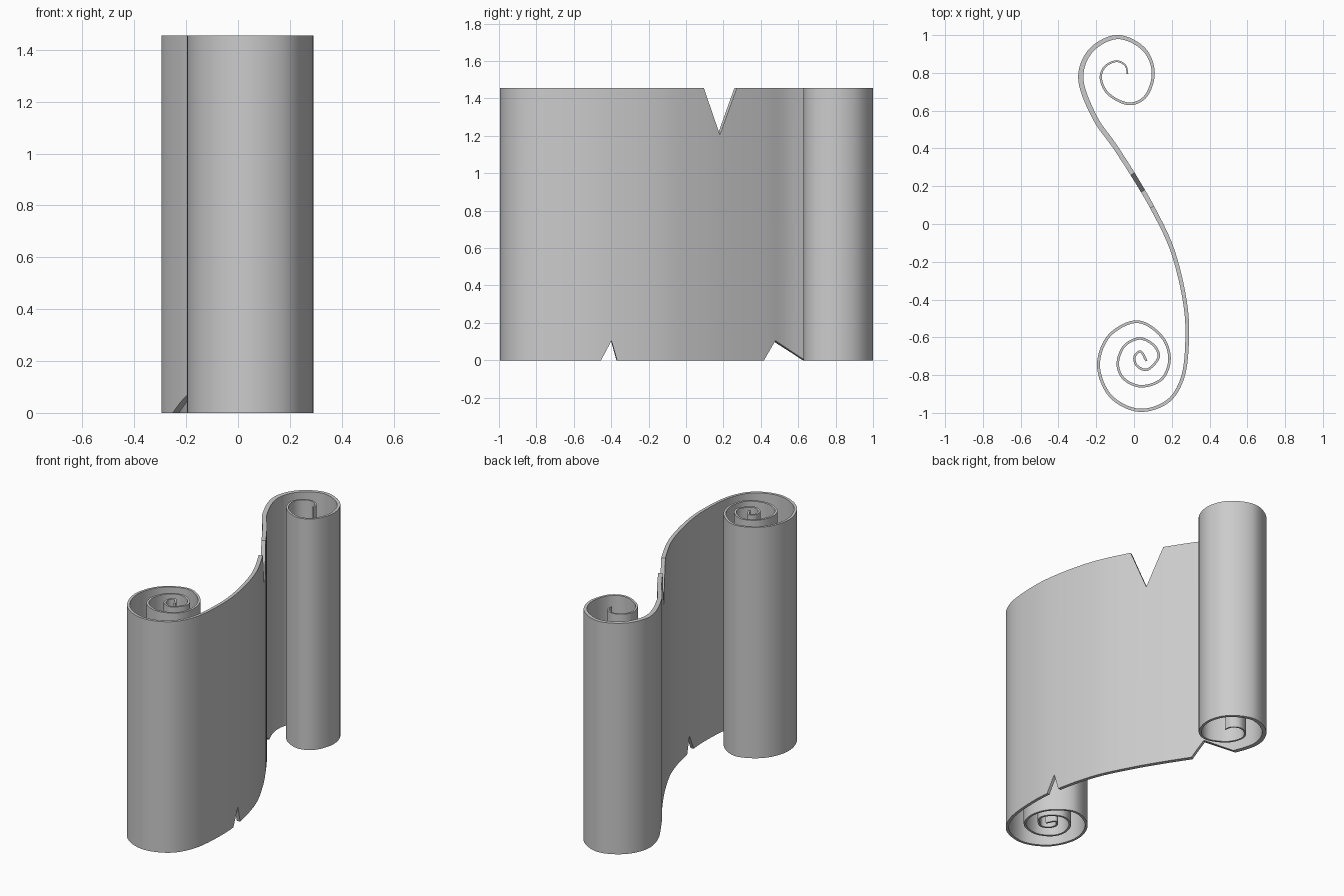
import bpy, bmesh
from mathutils import Vector

if "Cube" in bpy.data.objects:
    bpy.data.objects.remove(bpy.data.objects["Cube"])

HEIGHT = 1.455

# Centre line of the sheet seen from above: upper curl, S-shaped sheet, lower curl
PATH = [Vector(p) for p in [
    (-.034, .794), (-.045, .838), (-.09, .862), (-.152, .835), (-.176, .778),
    (-.14, .693), (-.024, .636), (.058, .672), (.102, .80), (.055, .922),
    (-.085, .990), (-.225, .922), (-.282, .783), (-.209, .566), (-.103, .413),
    (0, .253), (.098, .085), (.2, -.13), (.267, -.397), (.282, -.58),
    (.255, -.82), (.177, -.94), (.025, -.986), (-.125, -.91), (-.188, -.746),
    (-.13, -.59), (.02, -.517), (.15, -.6), (.188, -.714), (.148, -.82),
    (.034, -.859), (-.058, -.815), (-.086, -.74), (-.05, -.645), (.034, -.606),
    (.112, -.65), (.13, -.705), (.066, -.772), (.012, -.746), (.004, -.7),
    (.034, -.675), (.066, -.725)]]
SHEET = (12, 19)                       # path span of the open sheet (y falls steadily)
THICK = [(0, .008), (8, .016), (12, .028), (16, .024), (20, .018), (27, .014), (41, .012)]
TOP_TEAR = [(.09, HEIGHT), (.175, 1.205), (.265, HEIGHT)]
BOTTOM_TEARS = [(-.455, 0), (-.4, .105), (-.37, 0), (.41, 0), (.47, .105), (.63, 0)]


def lerp_table(table, x):
    if x <= table[0][0]:
        return table[0][1]
    for (a, u), (b, v) in zip(table, table[1:]):
        if x <= b:
            return u + (v - u) * (x - a) / (b - a)
    return table[-1][1]


def point(t):
    """Centripetal Catmull-Rom point at path parameter t."""
    n = len(PATH)
    i = max(0, min(int(t), n - 2))
    p1, p2 = PATH[i], PATH[i + 1]
    p0 = PATH[i - 1] if i > 0 else 2 * p1 - p2
    p3 = PATH[i + 2] if i + 2 < n else 2 * p2 - p1
    k0 = 0
    k1 = k0 + (p1 - p0).length ** .5
    k2 = k1 + (p2 - p1).length ** .5
    k3 = k2 + (p3 - p2).length ** .5
    k = k1 + (t - i) * (k2 - k1)
    mix = lambda a, b, s, e: a * ((e - k) / (e - s)) + b * ((k - s) / (e - s))
    a1, a2, a3 = mix(p0, p1, k0, k1), mix(p1, p2, k1, k2), mix(p2, p3, k2, k3)
    return mix(mix(a1, a2, k0, k2), mix(a2, a3, k1, k3), k1, k2)


def param_at_y(y):
    lo, hi = SHEET
    for _ in range(40):
        mid = (lo + hi) / 2
        lo, hi = (mid, hi) if point(mid).y > y else (lo, mid)
    return lo


# Stations along the path, with extra ones exactly at the tear corners
last = len(PATH) - 1
STEPS = 8
corners = [param_at_y(y) for y, _ in TOP_TEAR + BOTTOM_TEARS]
stations = [i / STEPS for i in range(last * STEPS + 1)]
stations = sorted([t for t in stations if all(abs(t - c) > .03 for c in corners)] + corners)

# Sheet with tapering thickness and torn edges
bm = bmesh.new()
rings = []
for t in stations:
    p = point(t)
    d = (point(min(t + .01, last)) - point(max(t - .01, 0))).normalized()
    off = Vector((-d.y, d.x)) * lerp_table(THICK, t) / 2
    bottom, top = 0, HEIGHT
    if SHEET[0] < t < SHEET[1]:
        bottom, top = lerp_table(BOTTOM_TEARS, p.y), lerp_table(TOP_TEAR, p.y)
    a, b = p + off, p - off
    rings.append([bm.verts.new((q.x, q.y, z)) for q, z in
                  ((a, bottom), (b, bottom), (b, top), (a, top))])
for r, s in zip(rings, rings[1:]):
    for i in range(4):
        j = (i + 1) % 4
        bm.faces.new((r[i], r[j], s[j], s[i]))
bm.faces.new(rings[0])
bm.faces.new(rings[-1])
bmesh.ops.recalc_face_normals(bm, faces=bm.faces)

mesh = bpy.data.meshes.new("scroll_sheet")
bm.to_mesh(mesh)
bm.free()
scroll = bpy.data.objects.new("scroll_sheet", mesh)
bpy.context.collection.objects.link(scroll)
bpy.context.view_layer.objects.active = scroll
scroll.select_set(True)
bpy.ops.object.shade_smooth_by_angle()
